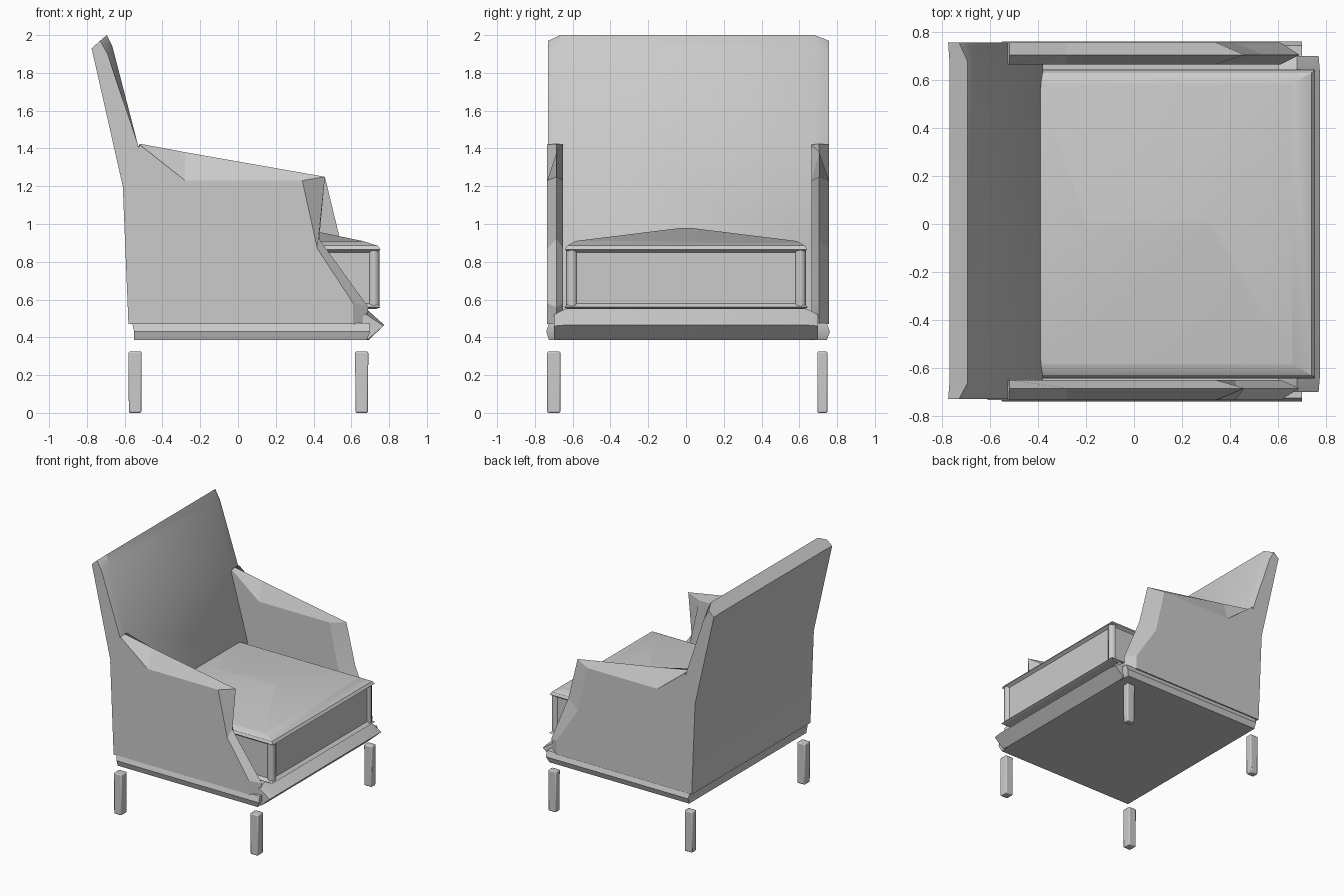
import bpy, bmesh, math

if "Cube" in bpy.data.objects:
    bpy.data.objects.remove(bpy.data.objects["Cube"])

GREY = (0.6, 0.6, 0.6, 1)
fabric = bpy.data.materials.new("grey fabric")
fabric.use_nodes = True
fabric.diffuse_color = GREY
fabric.node_tree.nodes["Principled BSDF"].inputs["Base Color"].default_value = GREY
fabric.node_tree.nodes["Principled BSDF"].inputs["Roughness"].default_value = 0.8


def loft(name, rings, smooth=30, bevel=0):
    """Skin matching rings of points and cap both ends."""
    bm = bmesh.new()
    rows = [[bm.verts.new(p) for p in ring] for ring in rings]
    n = len(rows[0])
    for a, b in zip(rows, rows[1:]):
        for i in range(n):
            j = (i + 1) % n
            bm.faces.new((a[i], a[j], b[j], b[i]))
    bm.faces.new(rows[0])
    bm.faces.new(rows[-1])
    bmesh.ops.recalc_face_normals(bm, faces=bm.faces)
    mesh = bpy.data.meshes.new(name)
    bm.to_mesh(mesh)
    bm.free()
    ob = bpy.data.objects.new(name, mesh)
    bpy.context.collection.objects.link(ob)
    mesh.materials.append(fabric)
    if bevel:
        mod = ob.modifiers.new("soft edge", "BEVEL")
        mod.width, mod.segments = bevel, 2
    bpy.ops.object.select_all(action="DESELECT")
    ob.select_set(True)
    bpy.context.view_layer.objects.active = ob
    bpy.ops.object.shade_smooth_by_angle(angle=math.radians(smooth))


def side_ring(profile, y):
    return [(x, y, z) for x, z in profile]


def rect(x0, x1, y0, y1, z):
    return [(x0, y0, z), (x1, y0, z), (x1, y1, z), (x0, y1, z)]


# Raked back, with slightly lower outer edges
back = [(-.58, .47), (-.61, 1.2), (-.77, 1.93), (-.695, 2.0), (-.665, 1.94),
        (-.53, 1.42), (-.38, .88), (-.38, .47)]
back_edge = [(-.58, .47), (-.61, 1.2), (-.775, 1.93), (-.73, 1.97), (-.69, 1.9),
             (-.53, 1.42), (-.45, .88), (-.45, .47)]
loft("backrest", [side_ring(back_edge, -.73), side_ring(back, -.665),
                  side_ring(back, .68), side_ring(back_edge, .757)])

# Arms: flat inner and outer panels rising to a central ridge
panel = [(-.61, 1.2), (-.58, .47), (.61, .47), (.61, .58), (.42, .87),
         (.34, 1.23), (-.28, 1.23), (-.52, 1.42)]
for name, outer, ridge, inner, mid in (("near_arm", -.735, -.685, -.65, .43),
                                       ("far_arm", .757, .705, .665, .54)):
    crest = [(-.61, 1.2), (-.58, .47), (.68, .47), (.69, .56), (mid, .92),
             (.46, 1.25), (-.28, 1.38), (-.52, 1.425)]
    loft(name, [side_ring(panel, outer), side_ring(crest, ridge),
                side_ring(panel, inner)], 8)

# Base frame and pointed front rail
loft("base_frame", [rect(-.55, .68, -.725, .745, .385), rect(-.55, .70, -.74, .762, .43),
                    rect(-.56, .70, -.725, .745, .475)])
rail = [(.60, .385), (.69, .385), (.775, .465), (.68, .55), (.60, .55)]
rail_end = [(.60, .39), (.69, .39), (.77, .46), (.68, .52), (.60, .52)]
loft("front_rail", [side_ring(rail_end, -.70), side_ring(rail, -.64),
                    side_ring(rail, .64), side_ring(rail_end, .70)])

# Crowned seat cushion with projecting edge seams
cushion = [rect(-.40, x, -y, y, z) for x, y, z in
           ((.73, .63, .55), (.755, .645, .56), (.73, .62, .58), (.73, .62, .85),
            (.755, .64, .865), (.74, .63, .885), (.66, .585, .91))]
loft("seat_cushion", cushion)
loft("cushion_crown", [rect(-.40, .66, -.585, .585, .91),
                       rect(-.2, .32, -.02, .02, .98)], 60)

# Upright corner seams on the cushion
for y in (-.605, .605):
    ring = [(.72 + .03 * math.cos(a * math.pi / 4), y + .03 * math.sin(a * math.pi / 4))
            for a in range(8)]
    loft("corner_seam", [[(px, py, z) for px, py in ring] for z in (.56, .87)], 50)

# Legs, standing clear of the frame
for x in (-.545, .655):
    for y, w in ((-.70, .035), (.722, .027)):
        loft("leg", [rect(x - .033, x + .033, y - w, y + w, 0),
                     rect(x - .035, x + .035, y - w, y + w, .325)], bevel=.008)
